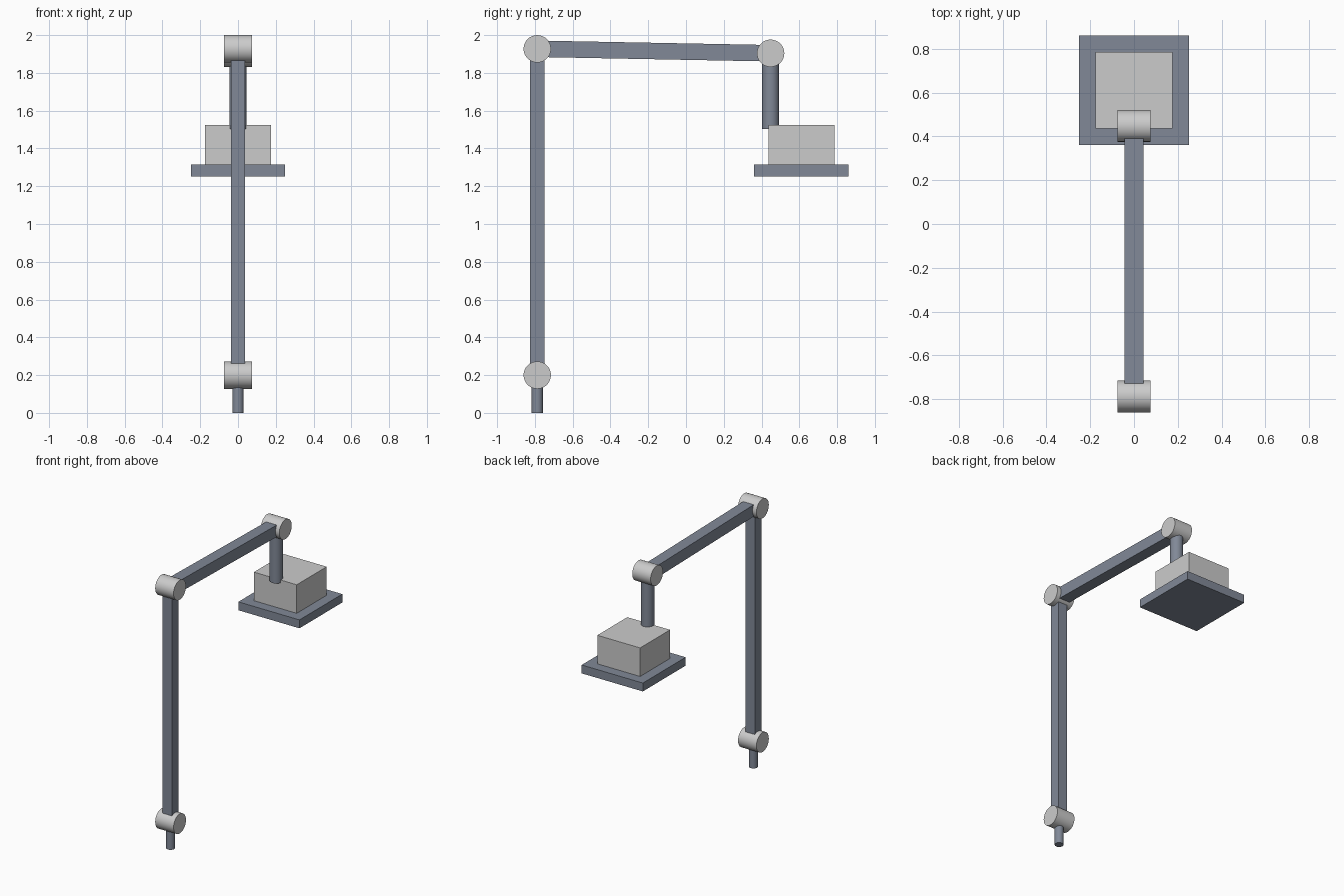
import bpy
from mathutils import Vector

if "Cube" in bpy.data.objects:
    bpy.data.objects.remove(bpy.data.objects["Cube"])

slate = bpy.data.materials.new("slate")
slate.diffuse_color = (0.22, 0.25, 0.31, 1)
slate.use_nodes = True
slate.node_tree.nodes["Principled BSDF"].inputs["Base Color"].default_value = slate.diffuse_color


def finish(name, mat=None):
    o = bpy.context.object
    o.name = name
    if mat:
        o.data.materials.append(mat)
    return o


def box(name, centre, size, mat=None, rot=(0, 0, 0)):
    bpy.ops.mesh.primitive_cube_add(size=1, location=centre, rotation=rot)
    o = finish(name, mat)
    o.scale = size
    bpy.ops.object.transform_apply(location=False, rotation=False, scale=True)
    return o


def rod(name, a, b, radius, mat=None):
    a, b = Vector(a), Vector(b)
    d = b - a
    bpy.ops.mesh.primitive_cylinder_add(
        vertices=32, radius=radius, depth=d.length, location=(a + b) / 2,
        rotation=d.to_track_quat('Z', 'Y').to_euler())
    finish(name, mat)
    bpy.ops.object.shade_smooth_by_angle()


def bar(name, a, b, width, mat):
    a, b = Vector(a), Vector(b)
    d = b - a
    rot = Vector((0, 0, 1)).rotation_difference(d).to_euler()
    box(name, (a + b) / 2, (width, width, d.length), mat, rot)


# Pivot points of the arm
base = (0, -0.7875, 0.2)
elbow = (0, -0.7875, 1.9275)
wrist = (0, 0.448, 1.904)

# Joint barrels lie along x
for name, (x, y, z) in (("base_joint", base), ("elbow_joint", elbow), ("wrist_joint", wrist)):
    rod(name, (-0.075, y, z), (0.075, y, z), 0.0725)

# Arm links
rod("base_post", (0, base[1], 0), base, 0.03, slate)
bar("lower_arm", base, elbow, 0.076, slate)
bar("upper_arm", elbow, wrist, 0.087, slate)
rod("drop_rod", wrist, (0, wrist[1], 1.504), 0.045, slate)

# Head: housing on a square plate
box("head_housing", (0, 0.611, 1.419), (0.35, 0.35, 0.212))
box("head_plate", (0, 0.611, 1.283), (0.5, 0.5, 0.062), slate)
